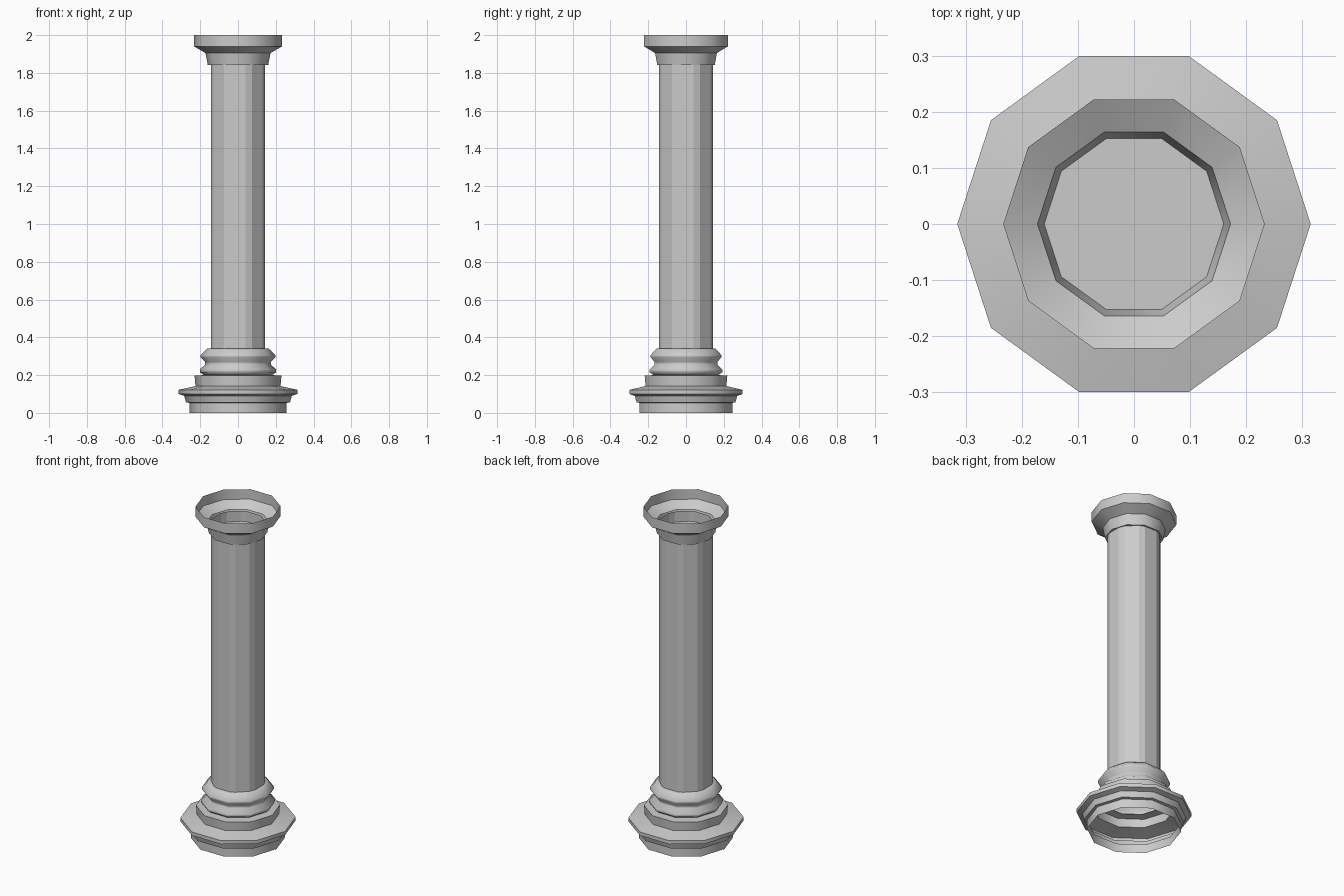
import bpy, bmesh
from math import sin, cos, pi, radians

old = bpy.data.objects.get("Cube")
if old:
    bpy.data.objects.remove(old)

stone = bpy.data.materials.new("grey_stone")
stone.use_nodes = True
GREY = (0.6, 0.6, 0.6, 1)
stone.diffuse_color = GREY
stone.node_tree.nodes["Principled BSDF"].inputs["Base Color"].default_value = GREY


def ring_points(radius, sides):
    return [(radius * cos(2 * pi * i / sides), radius * sin(2 * pi * i / sides))
            for i in range(sides)]


def chamfered_octagon(apothem, half_width):
    # wide flats alternating with narrow chamfers
    points = []
    for i in range(8):
        a = i * pi / 4
        for t in (-half_width, half_width):
            points.append((apothem * cos(a) - t * sin(a), apothem * sin(a) + t * cos(a)))
    return points


def skin(name, sections, floor=False, smooth=None):
    """Join a stack of (outline, height) sections into an open shell."""
    bm = bmesh.new()
    rings = [[bm.verts.new((x, y, z)) for x, y in outline] for outline, z in sections]
    for low, high in zip(rings, rings[1:]):
        n = len(low)
        for i in range(n):
            j = (i + 1) % n
            bm.faces.new((low[i], low[j], high[j], high[i]))
    if floor:
        bm.faces.new(rings[0][::-1])
    mesh = bpy.data.meshes.new(name)
    bm.to_mesh(mesh)
    bm.free()
    mesh.materials.append(stone)
    obj = bpy.data.objects.new(name, mesh)
    bpy.context.collection.objects.link(obj)
    if smooth:
        bpy.ops.object.select_all(action='DESELECT')
        obj.select_set(True)
        bpy.context.view_layer.objects.active = obj
        bpy.ops.object.shade_smooth_by_angle(angle=radians(smooth))
    return obj


def lathe(name, profile, **options):
    return skin(name, [(ring_points(r, 10), z) for r, z in profile], **options)


# Stepped plinth, open underneath
lathe("plinth", [(0.258, 0), (0.258, 0.053), (0.275, 0.056), (0.285, 0.09),
                 (0.315, 0.1), (0.315, 0.122), (0.235, 0.14), (0.225, 0.142),
                 (0.23, 0.197), (0.18, 0.2)], smooth=38)

# Double rounded collar
lathe("base_collar", [(0.18, 0.2), (0.202, 0.215), (0.202, 0.23), (0.175, 0.255),
                      (0.175, 0.27), (0.198, 0.295), (0.198, 0.305), (0.17, 0.335),
                      (0.16, 0.342), (0.14, 0.342)], smooth=65)

# Faceted shaft, an open tube reaching into the capital
outline = chamfered_octagon(0.143, 0.04)
skin("shaft", [(outline, 0.33), (outline, 1.905)])

# Hollow capital with a closed floor
lathe("capital", [(0.16, 1.842), (0.172, 1.905), (0.233, 1.94), (0.233, 2.0)],
      floor=True, smooth=38)
